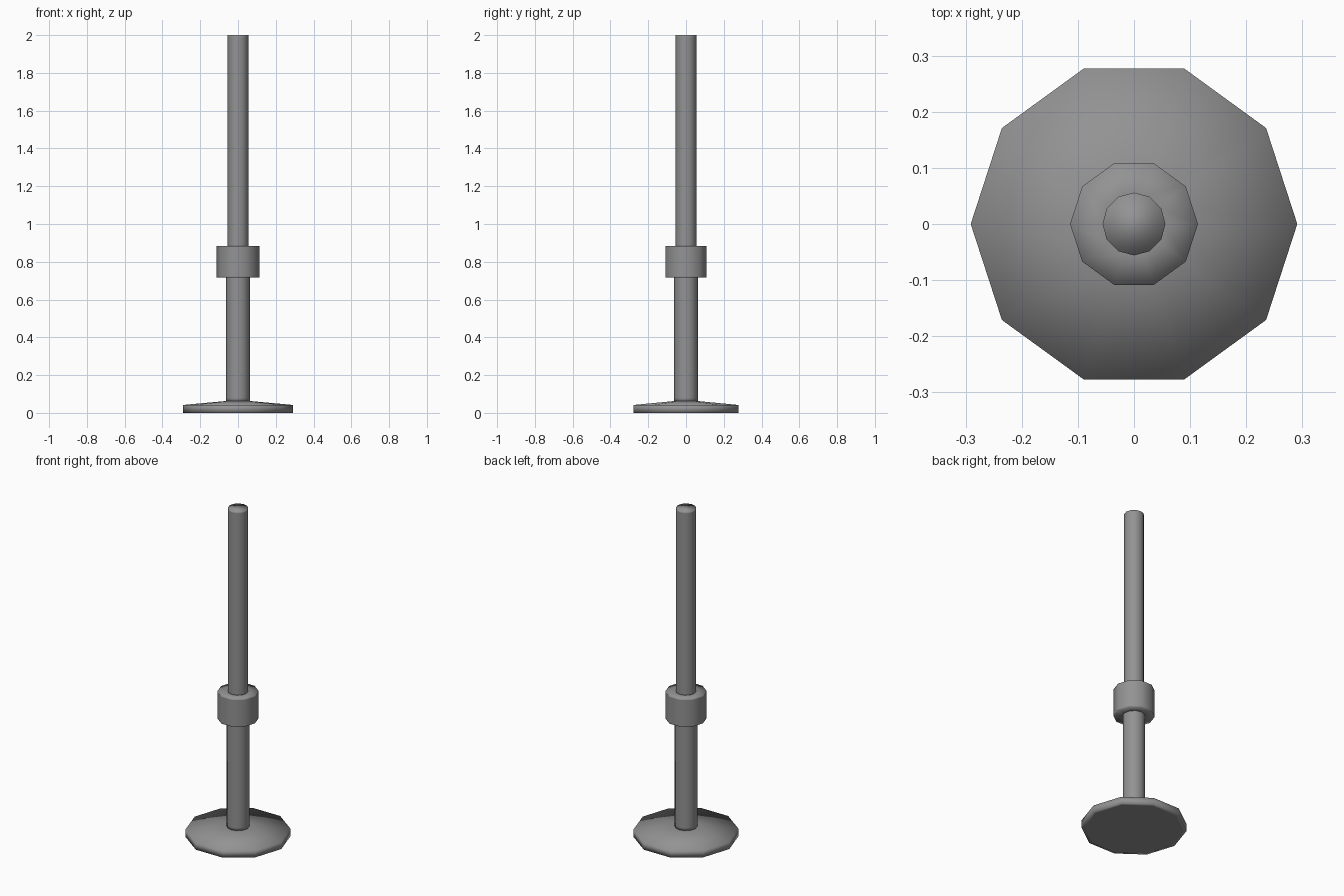
import bpy, bmesh
from math import cos, sin, tau

if "Cube" in bpy.data.objects:
    bpy.data.objects.remove(bpy.data.objects["Cube"])

# Dark grey paint
grey = bpy.data.materials.new("dark_grey")
grey.diffuse_color = (0.29, 0.29, 0.29, 1)
grey.use_nodes = True
grey.node_tree.nodes["Principled BSDF"].inputs["Base Color"].default_value = grey.diffuse_color


def lathe(name, profile, sides):
    """Revolve (radius, z) points, bottom to top, and cap both ends."""
    bm = bmesh.new()
    rings = [[bm.verts.new((r * cos(tau * i / sides), r * sin(tau * i / sides), z))
              for i in range(sides)] for r, z in profile]
    for a, b in zip(rings, rings[1:]):
        for i in range(sides):
            j = (i + 1) % sides
            bm.faces.new((a[i], a[j], b[j], b[i]))
    bm.faces.new(rings[0][::-1])
    bm.faces.new(rings[-1])
    for f in bm.faces:
        f.smooth = True
    mesh = bpy.data.meshes.new(name)
    bm.to_mesh(mesh)
    bm.free()
    mesh.materials.append(grey)
    obj = bpy.data.objects.new(name, mesh)
    bpy.context.collection.objects.link(obj)
    return obj


# Ten-sided foot with a shallow cone; inner ring keeps the underside flat
lathe("base", [(0.27, 0.0), (0.291, 0.0), (0.291, 0.042), (0.062, 0.063)], 10)

# Lower tube, extra ring keeps its upper shading straight
lathe("lower_pole", [(0.063, 0.06), (0.063, 0.08), (0.063, 0.71), (0.063, 0.73)], 12)

# Ten-sided collar with rings close to both ends
lathe("collar", [(0.06, 0.718), (0.114, 0.718), (0.114, 0.722),
                 (0.114, 0.88), (0.114, 0.884), (0.054, 0.884)], 10)

# Thinner upper pole rising from the collar
lathe("upper_pole", [(0.056, 0.88), (0.056, 0.89), (0.056, 1.99), (0.056, 2.0)], 12)
